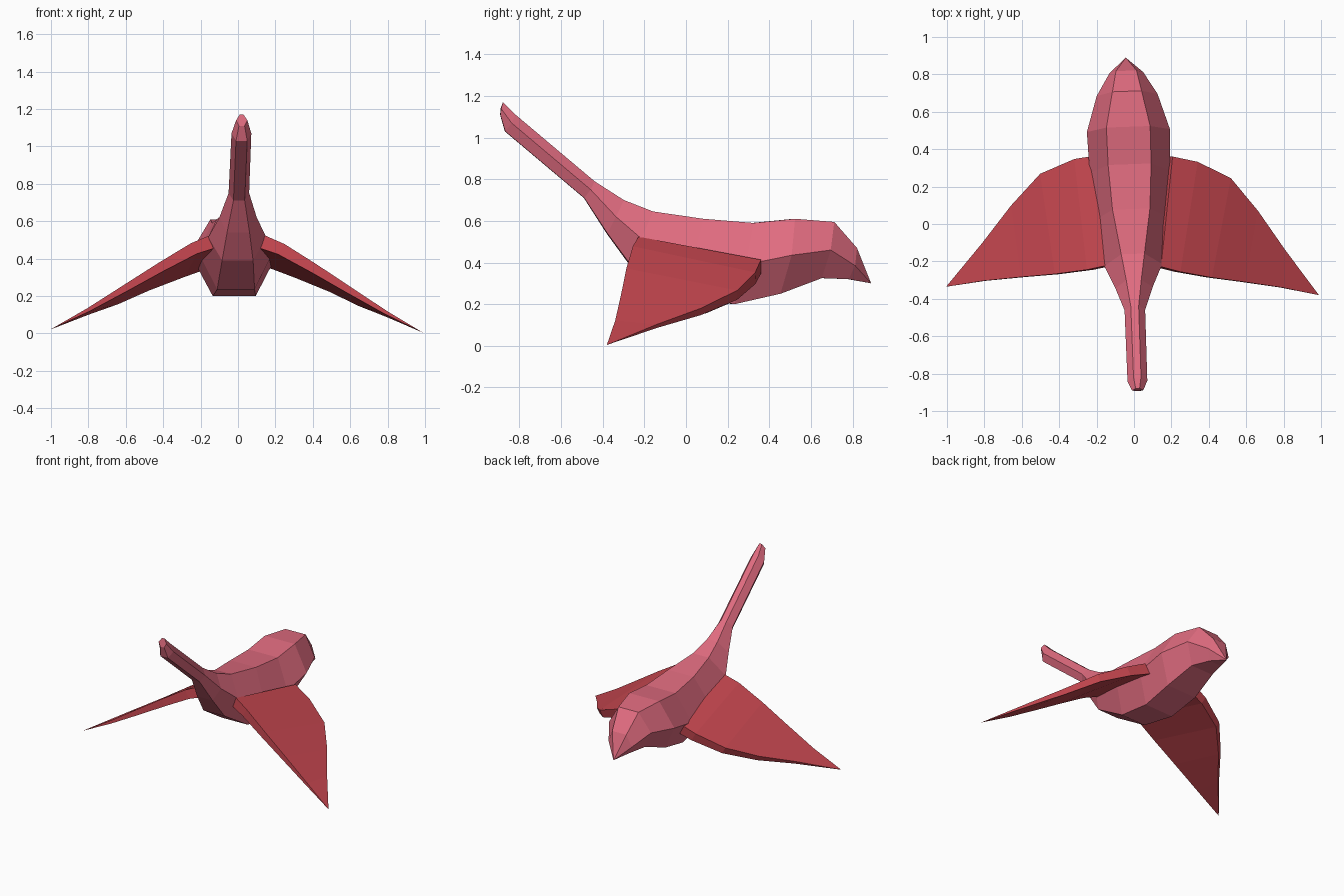
import bpy, bmesh
from mathutils import Matrix, Vector

if "Cube" in bpy.data.objects:
    bpy.data.objects.remove(bpy.data.objects["Cube"])


def material(name, rgb):
    m = bpy.data.materials.new(name)
    m.diffuse_color = (*rgb, 1)
    m.use_nodes = True
    m.node_tree.nodes["Principled BSDF"].inputs["Base Color"].default_value = m.diffuse_color
    return m


def loft(name, rings, mat, matrix):
    """Skin a list of closed point rings; a one-point ring makes a tip."""
    bm = bmesh.new()
    vr = [[bm.verts.new(p) for p in r] for r in rings]
    for a, b in zip(vr, vr[1:]):
        n = len(a)
        for i in range(n):
            j = (i + 1) % n
            if len(b) == 1:
                bm.faces.new((a[i], a[j], b[0]))
            else:
                bm.faces.new((a[i], a[j], b[j], b[i]))
    for r in (vr[0], vr[-1]):
        if len(r) > 2:
            bm.faces.new(r)
    bmesh.ops.recalc_face_normals(bm, faces=bm.faces)
    bm.transform(matrix)
    me = bpy.data.meshes.new(name)
    bm.to_mesh(me)
    bm.free()
    me.materials.append(mat)
    ob = bpy.data.objects.new(name, me)
    bpy.context.collection.objects.link(ob)
    return ob


pink = material("rose pink", (0.75, 0.15, 0.215))
red = material("crimson red", (0.57, 0.063, 0.08))

# Body: hexagonal sections, each level given as (half width, y, z)
# for the back ridge, the flank and the belly
sections = [
    ((.010, -.88, 1.17), (.030, -.89, 1.14), (.015, -.893, 1.11)),
    ((.020, -.82, 1.11), (.053, -.84, 1.07), (.030, -.87, 1.03)),
    ((.021, -.44, .79), (.055, -.46, .75), (.030, -.49, .71)),
    ((.040, -.30, .70), (.100, -.34, .62), (.060, -.38, .54)),
    ((.062, -.16, .645), (.155, -.22, .515), (.083, -.27, .39)),
    ((.100, .08, .61), (.192, .03, .42), (.100, -.02, .235)),
    ((.115, .32, .59), (.215, .28, .39), (.115, .23, .20)),
    ((.117, .52, .61), (.222, .50, .435), (.120, .45, .25)),
    ((.078, .71, .595), (.163, .69, .46), (.090, .65, .325)),
    ((.055, .82, .47), (.090, .81, .385), (.050, .78, .32)),
]
rings = []
for t, m, b in sections:
    right = [Vector(p) for p in (t, m, b)]
    left = [Vector((-p.x, p.y, p.z)) for p in reversed(right)]
    rings.append(right + left)
rings.append([Vector((0, .89, .30))])
loft("body", rings, pink,
     Matrix.Translation((-.012, 0, 0)) @ Matrix.Rotation(.036, 4, 'Z'))

# Wings: top front edge, top rear edge and thickness from root to tip
ribs = [
    ((.145, -.225, .525), (.195, .365, .415), .075),
    ((.25, -.25, .48), (.33, .34, .355), .065),
    ((.42, -.277, .375), (.51, .257, .27), .052),
    ((.60, -.297, .258), (.66, .085, .185), .038),
    ((.80, -.322, .128), (.81, -.12, .11), .020),
]
down = Vector((-.5, 0, -.86))
tilt = Matrix.Rotation(.008, 4, 'Y') @ Matrix.Rotation(-.0225, 4, 'Z')
for side, name in ((1, "right_wing"), (-1, "left_wing")):
    rings = []
    for f, r, t in ribs:
        f, r = Vector(f), Vector(r)
        rings.append([f, r, r + down * t, f + down * t])
    rings.append([Vector((.997, -.358, .012))])
    loft(name, rings, red, tilt @ Matrix.Diagonal((side, 1, 1, 1)))
    if side < 0:
        # keep normals outward after the mirrored transform
        bpy.data.objects[name].data.flip_normals()
